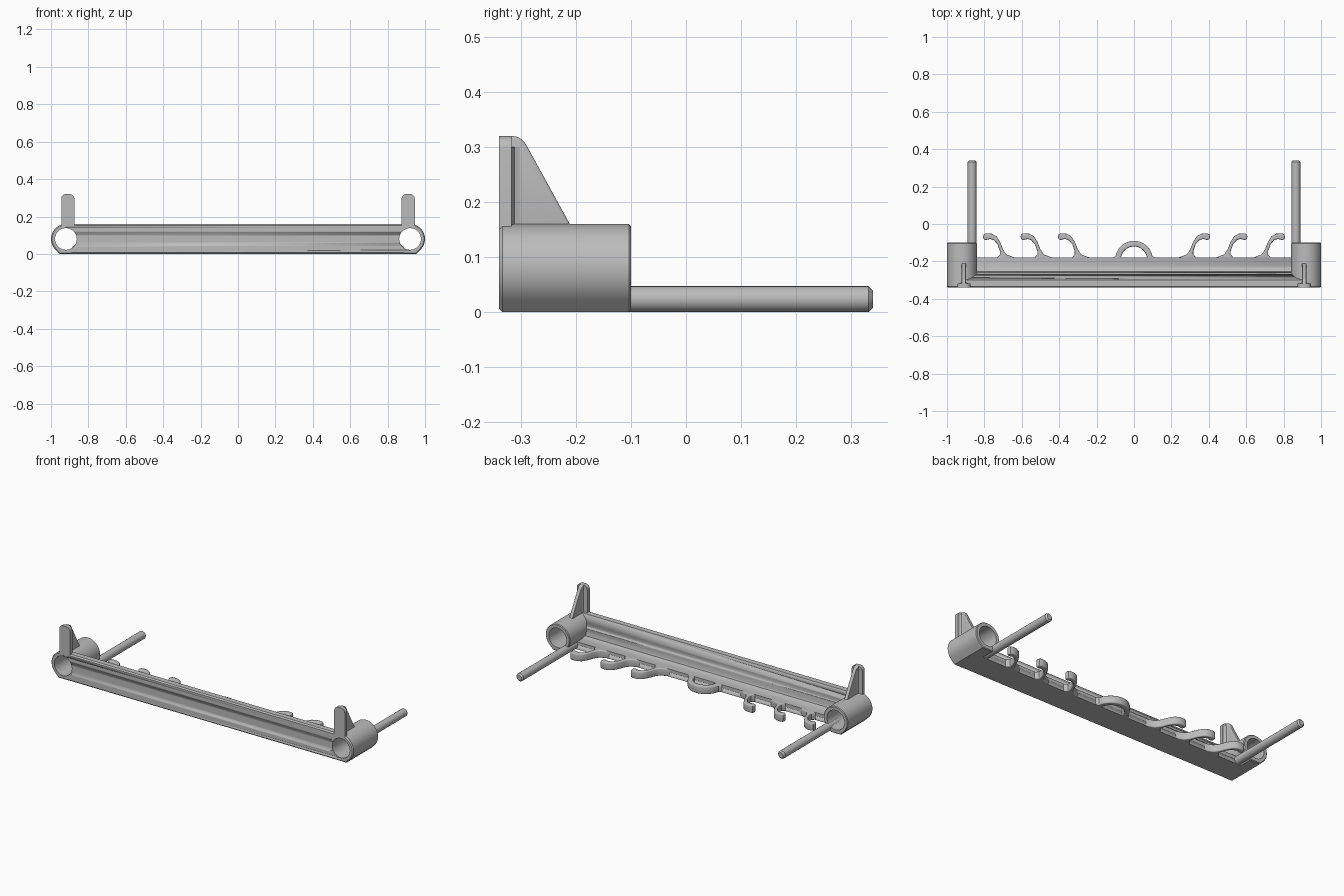
import bpy, bmesh, math

cube = bpy.data.objects.get("Cube")
if cube:
    bpy.data.objects.remove(cube, do_unlink=True)

grey = bpy.data.materials.new("plain grey")
grey.use_nodes = True
colour = (0.5, 0.5, 0.5, 1)
grey.diffuse_color = colour
grey.node_tree.nodes["Principled BSDF"].inputs["Base Color"].default_value = colour

FRONT, BACK = -0.34, 0.34
TUBE_X, TUBE_Z, TUBE_R, HOLE_R, TUBE_END = 0.92, 0.08, 0.08, 0.058, -0.10
FLOOR = 0.045


def finish(name, bm, angle=35):
    bmesh.ops.recalc_face_normals(bm, faces=bm.faces)
    mesh = bpy.data.meshes.new(name)
    bm.to_mesh(mesh)
    bm.free()
    mesh.materials.append(grey)
    obj = bpy.data.objects.new(name, mesh)
    bpy.context.collection.objects.link(obj)
    bpy.ops.object.select_all(action='DESELECT')
    obj.select_set(True)
    bpy.context.view_layer.objects.active = obj
    bpy.ops.object.shade_smooth_by_angle(angle=math.radians(angle))
    return obj


def prism(name, points, axis, low, high, bevel=0.0):
    """Extrude a flat outline along an axis, with optional rounded edges."""
    place = {'x': lambda p, t: (t, p[0], p[1]),
             'y': lambda p, t: (p[0], t, p[1]),
             'z': lambda p, t: (p[0], p[1], t)}[axis]
    bm = bmesh.new()
    a = [bm.verts.new(place(p, low)) for p in points]
    b = [bm.verts.new(place(p, high)) for p in points]
    caps = [bm.faces.new(a), bm.faces.new(b)]
    for i in range(len(a)):
        j = (i + 1) % len(a)
        bm.faces.new((a[i], a[j], b[j], b[i]))
    bmesh.ops.recalc_face_normals(bm, faces=bm.faces)
    if bevel:
        rim = list({e for f in caps for e in f.edges})
        bmesh.ops.bevel(bm, geom=rim, offset=bevel, segments=3, profile=0.5,
                        affect='EDGES', clamp_overlap=True)
    return finish(name, bm)


def arc(cx, cy, r, start, end, steps):
    return [(cx + r * math.cos(math.radians(start + (end - start) * i / steps)),
             cy + r * math.sin(math.radians(start + (end - start) * i / steps)))
            for i in range(steps + 1)]


def lathe_sections(name, x, z, sections, radius, count, closed):
    """Skin rings of (y, radius) along y; radius() shapes each ring."""
    bm = bmesh.new()
    rings = []
    for y, r, outer in sections:
        ring = []
        for i in range(count):
            t = 2 * math.pi * i / count
            k = r * (radius(t) if outer else 1)
            ring.append(bm.verts.new((x + k * math.cos(t), y, z + k * math.sin(t))))
        rings.append(ring)
    pairs = list(zip(rings, rings[1:]))
    if closed:
        pairs.append((rings[-1], rings[0]))
    else:
        bm.faces.new(rings[0])
        bm.faces.new(rings[-1])
    for a, b in pairs:
        for i in range(count):
            j = (i + 1) % count
            bm.faces.new((a[i], a[j], b[j], b[i]))
    return finish(name, bm, 30)


def flat_foot(t):
    """Round above, chamfered to a flat base below."""
    d = math.degrees(t)
    if 225 <= d <= 315:
        return 1 / max(math.cos(math.radians(d - a)) for a in (225, 270, 315))
    return 1.0


# Rail: front wall sloping back to a thin floor
rail = prism("rail", [(FRONT, 0.007), (FRONT, 0.153), (-0.333, 0.16), (-0.30, 0.16),
                      (-0.26, 0.095), (-0.254, 0.054), (-0.222, FLOOR),
                      (-0.18, FLOOR), (-0.18, 0), (-0.333, 0)],
             'x', -TUBE_X, TUBE_X)

# Bore the rail ends so the tubes stay open
for side in (1, -1):
    cutter = prism("bore_cutter", arc(side * TUBE_X, TUBE_Z, HOLE_R + 0.001, 0, 352.5, 47),
                   'y', -0.5, 0)
    cut = rail.modifiers.new("bore", 'BOOLEAN')
    cut.object = cutter
    cut.operation = 'DIFFERENCE'
    cut.solver = 'EXACT'
    bpy.context.view_layer.objects.active = rail
    bpy.ops.object.modifier_apply(modifier=cut.name)
    bpy.data.objects.remove(cutter, do_unlink=True)

# Hook outline, measured from its tip
HOOK = [(0.007, -0.068), (0.003, -0.055), (-0.01, -0.05), (-0.04, -0.052),
        (-0.065, -0.066), (-0.085, -0.098), (-0.1, -0.137), (-0.118, -0.163),
        (-0.165, -0.18), (-0.165, -0.19), (-0.068, -0.19), (-0.068, -0.18),
        (-0.083, -0.163), (-0.083, -0.145), (-0.07, -0.108), (-0.05, -0.086),
        (-0.03, -0.08), (-0.008, -0.086), (0.003, -0.081)]

for side, word in ((1, "left"), (-1, "right")):
    # End tube
    lathe_sections(word + "_tube", side * TUBE_X, TUBE_Z,
                   [(FRONT, HOLE_R, False), (FRONT, TUBE_R - 0.006, True),
                    (FRONT + 0.006, TUBE_R, True), (TUBE_END - 0.004, TUBE_R, True),
                    (TUBE_END, TUBE_R - 0.004, True), (TUBE_END, HOLE_R, False)],
                   flat_foot, 48, True)

    # Rear rod
    rod_r = 0.0235
    lathe_sections(word + "_rod", side * 0.866, rod_r,
                   [(-0.19, rod_r, False), (BACK - 0.008, rod_r, False),
                    (BACK, rod_r - 0.008, False)], flat_foot, 24, False)

    # Upright tab with a rounded top
    fin_x, half = side * 0.91, 0.035
    tab = [(fin_x - half, 0.142), (fin_x + half, 0.142)]
    tab += arc(fin_x + half - 0.025, 0.295, 0.025, 0, 90, 6)
    tab += arc(fin_x - half + 0.025, 0.295, 0.025, 90, 180, 6)
    prism(word + "_tab", tab, 'y', FRONT, -0.317)

    # Fillet between tab and gusset
    prism(word + "_tab_fillet",
          [(fin_x - 0.03, -0.32), (fin_x + 0.03, -0.32), (fin_x + 0.014, -0.312),
           (fin_x + 0.01, -0.30), (fin_x - 0.01, -0.30), (fin_x - 0.014, -0.312)],
          'z', 0.145, 0.30)

    # Triangular gusset
    gusset = [(-0.33, 0.145), (-0.33, 0.32)]
    gusset += arc(-0.317, 0.29, 0.03, 90, 30, 5) + [(-0.203, 0.145)]
    prism(word + "_gusset", gusset, 'x', fin_x - 0.011, fin_x + 0.011, 0.004)

    # Three hooks
    for n, tip in enumerate((0.4, 0.6, 0.8), 1):
        prism(f"{word}_hook_{n}", [(side * (tip + u), y) for u, y in HOOK],
              'z', 0, FLOOR, 0.007)

# Central loop with flared feet
loop = [(0.112, -0.19), (0.112, -0.18)] + arc(0, -0.19, 0.1, 12, 168, 20)
loop += [(-0.112, -0.18), (-0.112, -0.19), (-0.065, -0.19)]
loop += arc(0, -0.19, 0.07, 172, 8, 20) + [(0.065, -0.19)]
prism("centre_loop", loop, 'z', 0, FLOOR, 0.007)
